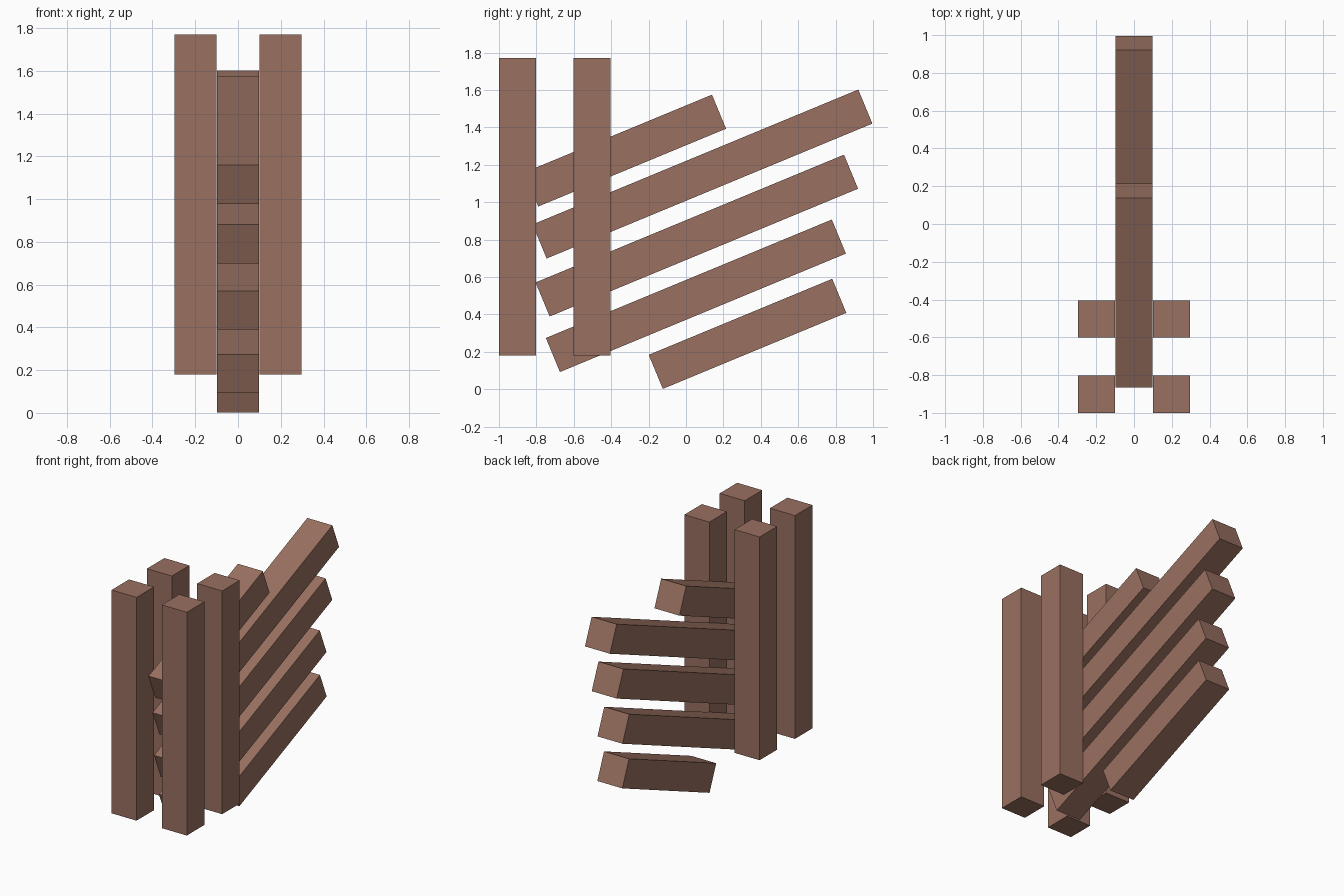
import bpy
import math
from mathutils import Vector

cube = bpy.data.objects.get("Cube")
if cube:
    bpy.data.objects.remove(cube, do_unlink=True)

# Single wood colour
wood = bpy.data.materials.new("brown_wood")
wood.use_nodes = True
color = (0.32, 0.162, 0.12, 1.0)
wood.diffuse_color = color
bsdf = next(n for n in wood.node_tree.nodes if n.type == "BSDF_PRINCIPLED")
bsdf.inputs["Base Color"].default_value = color

WIDTH = 0.197
TILT = math.radians(22.5)


def add_beam(name, center, size, tilt=0.0):
    """Square timber, tilted about the x axis."""
    bpy.ops.mesh.primitive_cube_add(size=1, location=center, rotation=(tilt, 0, 0))
    beam = bpy.context.object
    beam.name = name
    beam.scale = size
    bpy.ops.object.transform_apply(location=False, rotation=True, scale=True)
    beam.data.materials.append(wood)
    return beam


# Four upright posts, in pairs either side of the slats
for side, x in (("left", 0.198), ("right", -0.198)):
    for row, y in (("front", -0.901), ("back", -0.503)):
        add_beam(f"{row}_{side}_post", (x, y, 0.975), (WIDTH, WIDTH, 1.59))

# Parallel slanted slats, bottom to top: lower front corner (y, z) and length
slats = [
    (-0.124, 0.002, 1.062),
    (-0.674, 0.092, 1.655),
    (-0.729, 0.389, 1.785),
    (-0.745, 0.699, 1.885),
    (-0.790, 0.977, 1.087),
]
along = Vector((0, math.cos(TILT), math.sin(TILT)))
up = Vector((0, -math.sin(TILT), math.cos(TILT)))
for i, (y, z, length) in enumerate(slats, 1):
    center = Vector((0, y, z)) + along * length / 2 + up * WIDTH / 2
    add_beam(f"slanted_slat_{i}", center, (WIDTH, length, WIDTH), TILT)
